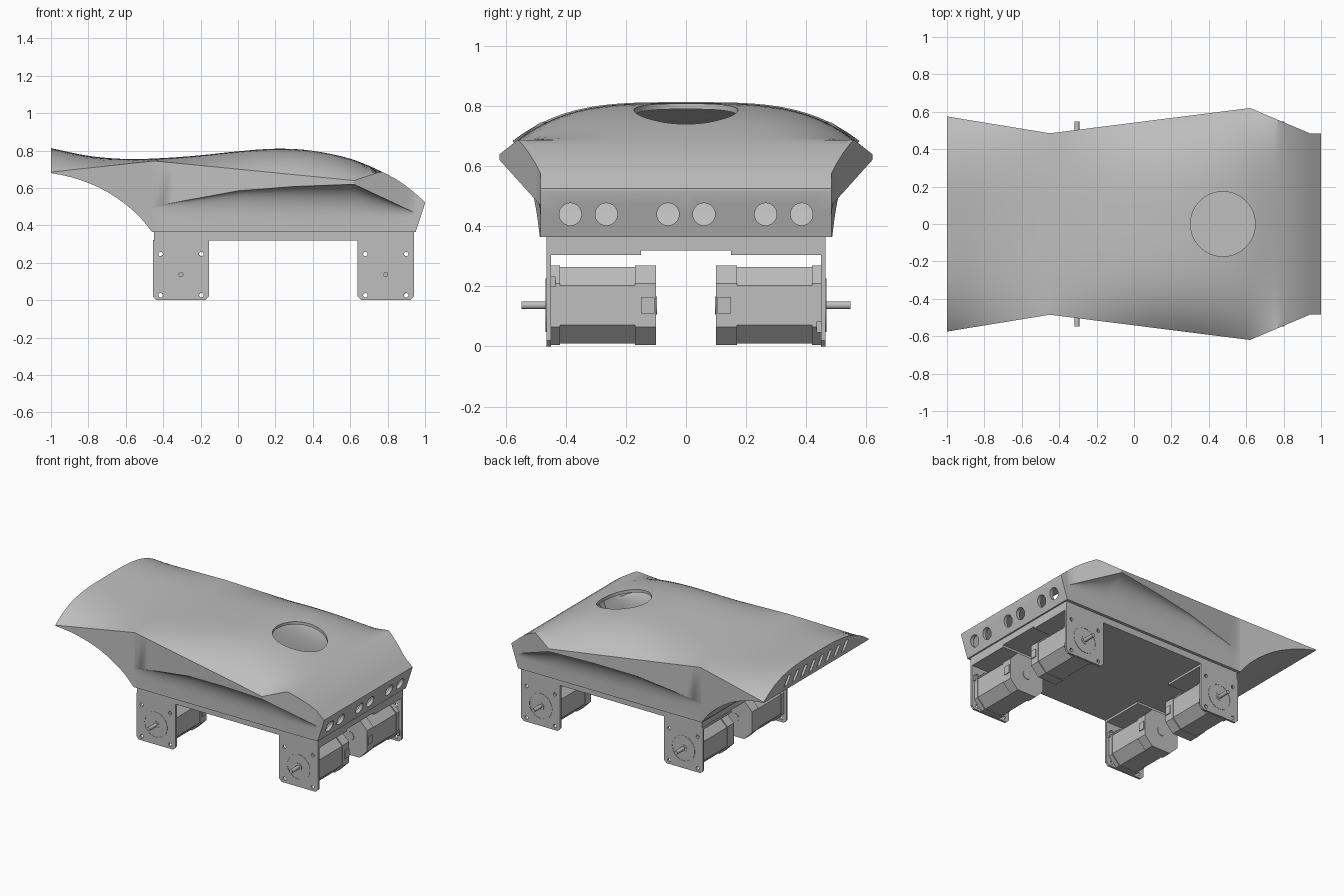
import bpy, bmesh
from math import sin, cos, pi

if "Cube" in bpy.data.objects:
    bpy.data.objects.remove(bpy.data.objects["Cube"], do_unlink=True)

grey = bpy.data.materials.new("plain grey")
grey.use_nodes = True
grey.diffuse_color = (0.52, 0.52, 0.52, 1)
grey.node_tree.nodes["Principled BSDF"].inputs["Base Color"].default_value = (0.52, 0.52, 0.52, 1)


def add_object(name, bm, smooth=True):
    mesh = bpy.data.meshes.new(name)
    bm.to_mesh(mesh)
    bm.free()
    mesh.materials.append(grey)
    ob = bpy.data.objects.new(name, mesh)
    bpy.context.scene.collection.objects.link(ob)
    select(ob)
    if smooth:
        bpy.ops.object.shade_smooth_by_angle(angle=0.5)
    return ob


def select(ob):
    bpy.ops.object.select_all(action='DESELECT')
    ob.select_set(True)
    bpy.context.view_layer.objects.active = ob


def add_prism(bm, outline, axis, lo, hi):
    """Extrude a flat outline along an axis."""
    place = {'x': lambda a, b, t: (t, a, b),
             'y': lambda a, b, t: (a, t, b),
             'z': lambda a, b, t: (a, b, t)}[axis]
    rings = [[bm.verts.new(place(a, b, t)) for a, b in outline] for t in (lo, hi)]
    n = len(outline)
    faces = [bm.faces.new(r) for r in rings]
    for i in range(n):
        j = (i + 1) % n
        faces.append(bm.faces.new((rings[0][i], rings[0][j], rings[1][j], rings[1][i])))
    bmesh.ops.recalc_face_normals(bm, faces=faces)


def prism(name, outline, axis, lo, hi, smooth=True):
    bm = bmesh.new()
    add_prism(bm, outline, axis, lo, hi)
    return add_object(name, bm, smooth)


def circle(a, b, r, n=24):
    return [(a + r * cos(2 * pi * i / n), b + r * sin(2 * pi * i / n)) for i in range(n)]


def rect(a0, a1, b0, b1):
    return [(a0, b0), (a1, b0), (a1, b1), (a0, b1)]


def chamfered(a, b, h, c):
    k = h - c
    return [(a + u, b + v) for u, v in
            ((-k, -h), (k, -h), (h, -k), (h, k), (k, h), (-k, h), (-h, k), (-h, -k))]


def cut(ob, prisms):
    """Cut a set of prisms out of an object."""
    bm = bmesh.new()
    for p in prisms:
        add_prism(bm, *p)
    cutter = add_object("cutter", bm, False)
    cutter.hide_render = True
    mod = ob.modifiers.new("cut", 'BOOLEAN')
    mod.operation = 'DIFFERENCE'
    mod.solver = 'EXACT'
    mod.object = cutter
    select(ob)
    bpy.ops.object.modifier_apply(modifier=mod.name)
    bpy.data.objects.remove(cutter, do_unlink=True)


def linear(pts, x):
    for (x0, v0), (x1, v1) in zip(pts, pts[1:]):
        if x <= x1:
            return v0 + (v1 - v0) * (x - x0) / (x1 - x0)
    return pts[-1][1]


def curved(pts, x):
    """Smooth interpolation with finite-difference tangents."""
    n = len(pts)
    i = 0
    while i < n - 2 and x > pts[i + 1][0]:
        i += 1

    def slope(k):
        a, b = pts[max(k - 1, 0)], pts[min(k + 1, n - 1)]
        return (b[1] - a[1]) / (b[0] - a[0])
    (x0, v0), (x1, v1) = pts[i], pts[i + 1]
    h = x1 - x0
    t = (x - x0) / h
    return ((2*t**3 - 3*t*t + 1) * v0 + (t**3 - 2*t*t + t) * h * slope(i)
            + (3*t*t - 2*t**3) * v1 + (t**3 - t*t) * h * slope(i + 1))


# Body shell guide lines: crown, rim width, rim height, side scoop, underside
CROWN = [(-1, .813), (-.8, .772), (-.6, .755), (-.4, .76), (-.2, .775), (0, .796),
         (.2, .81), (.4, .80), (.6, .757), (.8, .672), (.9, .61), (1, .525)]
RIM_Y = [(-1, .575), (-.45, .485), (.62, .62), (.94, .485), (1, .485)]
RIM_Z = [(-1, .685), (-.45, .745), (.62, .64), (.77, .69), (1, .9)]
SCOOP = [(-1, .5), (-.45, .5), (-.3, .53), (0, .585), (.3, .608), (.62, .62), (.94, .47), (1, .47)]
UNDER = [(-1, .68), (-.9, .66), (-.8, .627), (-.7, .58), (-.6, .512), (-.52, .44), (-.46, .365)]
NOSE_UNDER = [(-.46, .365), (.95, .365), (1, .518)]


def section(x, inner):
    d = .018 if inner else 0
    tail = x < -.4501
    zc = curved(CROWN, x) - d
    zb = (curved(UNDER, x) if x < -.46 else linear(NOSE_UNDER, x)) + d
    ye = linear(RIM_Y, x)
    yb = ye if tail else .485
    if inner:
        yb -= .05 if tail else d
        ye = max(ye - .05, yb)
    zl = max(.44, zb + .001)
    zg = max(linear(SCOOP, x) + d, zl + .001)
    ze = max(min(linear(RIM_Z, x) - d, zc), zg + .001)
    zc = max(zc, ze)
    half = []
    for i in range(1, 17):
        s = sin(pi / 2 * i / 16)
        half.append((ye * s, ze + (zc - ze) * (1 - s ** 3.5)))
    for i in range(9):
        a = pi / 2 * i / 8
        half.append((ye - (ye - yb) * sin(a), zl + (zg - zl) * cos(a)))
    half.append((yb, zb))
    ring = [(0, zc)] + half + [(0, zb)] + [(-y, z) for y, z in reversed(half)]
    return [(x * (.98 if inner else 1), y, z) for y, z in ring]


def loft(bm, inner):
    stations = sorted({round(-1 + i * .05, 3) for i in range(41)}
                      | {-.46, -.52, .62, .77, .94, .975})
    rings = [[bm.verts.new(p) for p in section(x, inner)] for x in stations]
    n = len(rings[0])
    faces = [bm.faces.new(rings[0]), bm.faces.new(rings[-1])]
    for r0, r1 in zip(rings, rings[1:]):
        for i in range(n):
            j = (i + 1) % n
            faces.append(bm.faces.new((r0[i], r0[j], r1[j], r1[i])))
    bmesh.ops.recalc_face_normals(bm, faces=faces)
    if inner:
        bmesh.ops.reverse_faces(bm, faces=faces)


bm = bmesh.new()
loft(bm, False)
loft(bm, True)
bmesh.ops.remove_doubles(bm, verts=bm.verts[:], dist=.0001)
shell = add_object("body_shell", bm)

# Round roof opening, nose holes and slanted tail vents
openings = [(circle(.475, 0, .173, 64), 'z', .6, .95)]
openings += [(circle(s * y, .44, .037, 32), 'x', .88, 1.05)
             for s in (-1, 1) for y in (.06, .265, .385)]
for i in range(8):
    y = -.29 + i * .09
    openings.append(([(y - .016, .703), (y + .016, .703), (y - .034, .768), (y - .066, .768)],
                     'x', -1.05, -.95))
cut(shell, openings)

# Chassis plate
prism("base_plate", rect(-.45, .94, -.465, .465), 'z', .32, .367, False)

# Four motors with their angle brackets
for end, cx in (("rear", -.305), ("front", .79)):
    for side, s in (("right", -1), ("left", 1)):
        tag = end + "_" + side
        cz = .137

        def along(a, b):
            return tuple(sorted((s * a, s * b)))

        # Upright bracket plate with clipped lower corners and bolt holes
        w = .15
        outline = [(cx - w, .32), (cx - w, .02), (cx - w + .02, 0),
                   (cx + w - .02, 0), (cx + w, .02), (cx + w, .32)]
        plate = prism(tag + "_bracket_plate", outline, 'y', *along(.45, .465), False)
        cut(plate, [(circle(cx + i * .109, cz + j * .11, .012, 16), 'y', *along(.43, .48))
                    for i in (-1, 1) for j in (-1, 1)])
        lo, hi = along(.15, .455)
        prism(tag + "_bracket_flange", rect(cx - w, cx + w, lo, hi), 'z', .305, .321, False)

        # Motor: core, wider end caps, pilot ring, shaft
        prism(tag + "_motor_core", chamfered(cx, cz, .128, .062), 'y', *along(.104, .45), False)
        prism(tag + "_motor_cap", chamfered(cx, cz, .132, .06), 'y', *along(.1, .17), False)
        prism(tag + "_motor_collar", chamfered(cx, cz, .132, .06), 'y', *along(.42, .451), False)
        ring = prism(tag + "_pilot_ring", circle(cx, cz, .089, 40), 'y', *along(.46, .467))
        cut(ring, [(circle(cx, cz, .084, 40), 'y', *along(.45, .48))])
        prism(tag + "_shaft_boss", circle(cx, cz, .026), 'y', *along(.45, .468))
        prism(tag + "_shaft", circle(cx, cz, .013), 'y', *along(.44, .547))
        prism(tag + "_rear_bearing", circle(cx, cz, .03), 'y', *along(.097, .11))

        # Cable outlet and small connector on the motor's side
        lo, hi = along(.105, .15)
        prism(tag + "_cable_outlet", rect(lo, hi, .11, .165), 'x', cx + .12, cx + .138, False)
        lo, hi = along(.435, .45)
        z = .215 if s < 0 else .065
        prism(tag + "_connector", rect(lo, hi, z - .018, z + .018), 'x', cx + .1, cx + .14, False)
